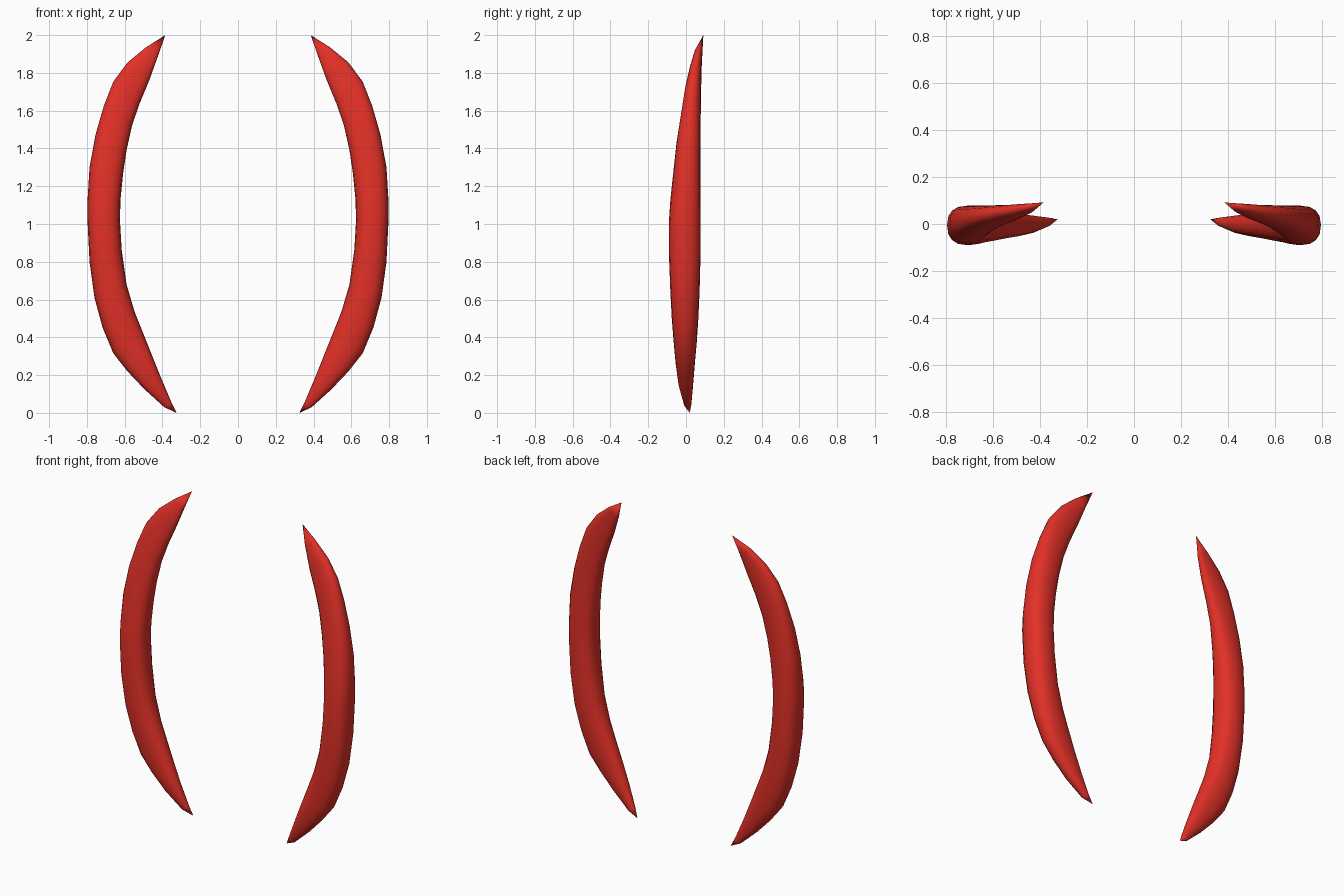
import bpy, bmesh, math

if "Cube" in bpy.data.objects:
    bpy.data.objects.remove(bpy.data.objects["Cube"])

red = bpy.data.materials.new("red")
red.diffuse_color = (0.76, 0.03, 0.02, 1)
red.use_nodes = True
red.node_tree.nodes["Principled BSDF"].inputs["Base Color"].default_value = red.diffuse_color

# Sections from bottom to top: outer x, outer z, inner x, inner z, front y, back y
SECTIONS = [
    (0.39, 0.03, 0.352, 0.055, -0.01, 0.028),
    (0.495, 0.125, 0.405, 0.18, -0.04, 0.038),
    (0.585, 0.22, 0.455, 0.305, -0.055, 0.047),
    (0.66, 0.315, 0.505, 0.43, -0.065, 0.057),
    (0.717, 0.452, 0.548, 0.537, -0.075, 0.065),
    (0.76, 0.61, 0.59, 0.68, -0.083, 0.072),
    (0.786, 0.80, 0.616, 0.865, -0.09, 0.077),
    (0.797, 1.02, 0.625, 1.02, -0.09, 0.078),
    (0.797, 1.12, 0.622, 1.13, -0.083, 0.078),
    (0.786, 1.30, 0.608, 1.27, -0.066, 0.078),
    (0.754, 1.474, 0.59, 1.39, -0.05, 0.078),
    (0.71, 1.627, 0.56, 1.525, -0.027, 0.078),
    (0.66, 1.754, 0.52, 1.64, -0.007, 0.08),
    (0.585, 1.855, 0.468, 1.765, 0.018, 0.082),
    (0.489, 1.934, 0.425, 1.885, 0.046, 0.087),
]
BOTTOM_TIP = (0.325, 0.02, 0.0)
TOP_TIP = (0.385, 0.092, 2.0)
SIDES = 16


def rounded(v, power=2 / 2.4):
    return math.copysign(abs(v) ** power, v)


def curved_blade(name, side):
    bm = bmesh.new()
    rings = []
    for ox, oz, ix, iz, front, back in SECTIONS:
        ring = []
        for k in range(SIDES):
            a = 2 * math.pi * k / SIDES
            u = (rounded(math.cos(a)) + 1) / 2
            v = (rounded(math.sin(a)) + 1) / 2
            ring.append(bm.verts.new((side * (ix + (ox - ix) * u),
                                      front + (back - front) * v,
                                      iz + (oz - iz) * u)))
        rings.append(ring)
    low = bm.verts.new((side * BOTTOM_TIP[0], *BOTTOM_TIP[1:]))
    high = bm.verts.new((side * TOP_TIP[0], *TOP_TIP[1:]))
    for k in range(SIDES):
        n = (k + 1) % SIDES
        for a, b in zip(rings, rings[1:]):
            bm.faces.new((a[k], a[n], b[n], b[k]))
        bm.faces.new((low, rings[0][n], rings[0][k]))
        bm.faces.new((high, rings[-1][k], rings[-1][n]))
    bmesh.ops.recalc_face_normals(bm, faces=bm.faces[:])
    for f in bm.faces:
        f.smooth = True
    mesh = bpy.data.meshes.new(name)
    bm.to_mesh(mesh)
    bm.free()
    mesh.materials.append(red)
    bpy.context.collection.objects.link(bpy.data.objects.new(name, mesh))


# Mirrored pair of tapering crescents
curved_blade("left_crescent", -1)
curved_blade("right_crescent", 1)
